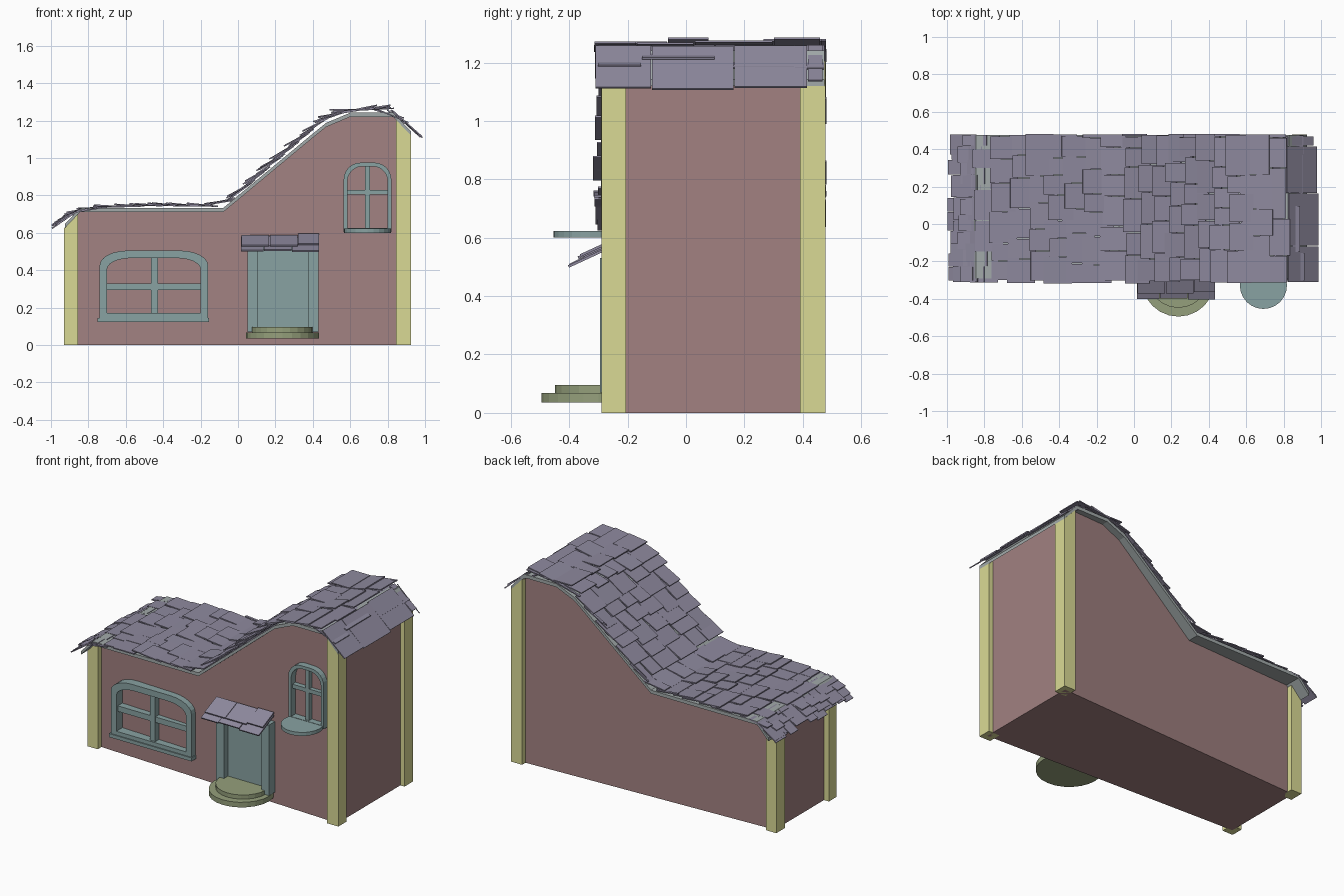
import bpy, bmesh, math, random
from mathutils import Matrix, Vector

if "Cube" in bpy.data.objects:
    bpy.data.objects.remove(bpy.data.objects["Cube"])
random.seed(4)


def material(name, rgb):
    m = bpy.data.materials.new(name)
    m.diffuse_color = (*rgb, 1)
    m.use_nodes = True
    m.node_tree.nodes["Principled BSDF"].inputs["Base Color"].default_value = m.diffuse_color
    return m


WALL = material("wall_pink", (0.36, 0.22, 0.22))
POST = material("post_yellow", (0.70, 0.70, 0.30))
TRIM = material("trim_teal", (0.25, 0.36, 0.36))
SLATE = material("slate_purple", (0.27, 0.25, 0.34))
STONE = material("step_green", (0.30, 0.35, 0.20))
SHEET = material("roof_grey", (0.36, 0.40, 0.40))


def finish(name, bm, mat):
    bmesh.ops.recalc_face_normals(bm, faces=bm.faces)
    me = bpy.data.meshes.new(name)
    bm.to_mesh(me)
    bm.free()
    ob = bpy.data.objects.new(name, me)
    bpy.context.collection.objects.link(ob)
    me.materials.append(mat)
    return ob


def add_prism(bm, pts, y0, y1):
    a = [bm.verts.new((x, y0, z)) for x, z in pts]
    b = [bm.verts.new((x, y1, z)) for x, z in pts]
    bm.faces.new(a)
    bm.faces.new(b[::-1])
    for i in range(len(a)):
        j = (i + 1) % len(a)
        bm.faces.new((a[i], b[i], b[j], a[j]))


def prism(name, pts, y0, y1, mat):
    bm = bmesh.new()
    add_prism(bm, pts, y0, y1)
    return finish(name, bm, mat)


def rect(x0, x1, z0, z1):
    return [(x0, z0), (x1, z0), (x1, z1), (x0, z1)]


def arch(x0, x1, z0, z1, rx, rz, n=6):
    pts = [(x0, z0), (x1, z0)]
    for cx, start in ((x1 - rx, 0), (x0 + rx, 90)):
        for i in range(n + 1):
            t = math.radians(start + 90 * i / n)
            pts.append((cx + rx * math.cos(t), z1 - rz + rz * math.sin(t)))
    return pts


def add_ring(bm, outer, inner, y0, y1):
    loops = [[bm.verts.new((x, y, z)) for x, z in p]
             for p, y in ((outer, y0), (inner, y0), (inner, y1), (outer, y1))]
    for k in range(4):
        a, b = loops[k], loops[(k + 1) % 4]
        for i in range(len(a)):
            j = (i + 1) % len(a)
            bm.faces.new((a[i], a[j], b[j], b[i]))


def disc(name, x, y, r, z0, z1, mat, n=24):
    bm = bmesh.new()
    bmesh.ops.create_cone(bm, cap_ends=True, segments=n, radius1=r, radius2=r, depth=z1 - z0,
                          matrix=Matrix.Translation((x, y, (z0 + z1) / 2)))
    return finish(name, bm, mat)


# House body: swooping roofline, narrower in depth toward the left end
top = [(-0.925, 0.625), (-0.845, 0.71), (-0.08, 0.71), (0.39, 1.10), (0.47, 1.165),
       (0.60, 1.22), (0.83, 1.22), (0.925, 1.12)]
body = prism("house_walls", [(-0.895, 0.0), (-0.895, 0.66)] + top[1:-1] + [(0.895, 1.155), (0.895, 0.0)],
             -1, 1, WALL)
for v in body.data.vertices:
    k = (0.895 - v.co.x) / 1.79
    v.co.y = -0.255 + 0.075 * k if v.co.y < 0 else 0.445 - 0.08 * k

# Corner posts stand proud of the walls
for tag, y0, y1 in (("front", -0.22, -0.14), ("back", 0.31, 0.40)):
    prism("post_left_" + tag, [(-0.93, 0), (-0.855, 0), (-0.855, 0.71), (-0.93, 0.625)], y0, y1, POST)
for tag, y0, y1 in (("front", -0.29, -0.206), ("back", 0.39, 0.478)):
    prism("post_right_" + tag, [(0.845, 0), (0.925, 0), (0.925, 1.12), (0.845, 1.205)], y0, y1, POST)


# Arched windows: frame and cross bars standing off the wall
def window(name, x0, x1, z0, z1, rx, rz, t, bx, bz, bw, y):
    bm = bmesh.new()
    add_ring(bm, arch(x0, x1, z0, z1, rx, rz),
             arch(x0 + t, x1 - t, z0 + t, z1 - t, rx - t / 2, rz - t / 2), y, y + 0.075)
    add_prism(bm, rect(bx - bw, bx + bw, z0 + t / 2, z1 - t / 2), y + 0.012, y + 0.07)
    add_prism(bm, rect(x0 + t / 2, x1 - t / 2, bz - bw, bz + bw), y + 0.014, y + 0.07)
    finish(name, bm, TRIM)


window("left_window", -0.74, -0.16, 0.13, 0.505, 0.15, 0.08, 0.04, -0.447, 0.312, 0.018, -0.25)
window("right_window", 0.565, 0.82, 0.605, 0.975, 0.09, 0.09, 0.02, 0.692, 0.817, 0.013, -0.29)
prism("left_window_sill", rect(-0.75, -0.155, 0.122, 0.145), -0.257, -0.18, TRIM)
disc("right_window_sill", 0.692, -0.328, 0.126, 0.60, 0.623, TRIM)

# Doorway
bm = bmesh.new()
add_ring(bm, rect(0.05, 0.43, 0.07, 0.53), rect(0.105, 0.375, 0.075, 0.51), -0.295, -0.21)
add_prism(bm, rect(0.10, 0.38, 0.07, 0.515), -0.253, -0.21)
finish("door_and_frame", bm, TRIM)

# Round steps
disc("lower_step", 0.237, -0.30, 0.195, 0.035, 0.068, STONE)
disc("upper_step", 0.237, -0.285, 0.163, 0.068, 0.095, STONE)

# Roof sheet under the shingles
ribbon = top + [(x, z + 0.022) for x, z in top[::-1]]
prism("roof_sheet", ribbon, -0.292, 0.475, SHEET)

# Shingles follow a slightly raised roof curve
curve = [(-1.0, 0.595), (-0.92, 0.665), (-0.84, 0.722), (-0.45, 0.738), (-0.07, 0.734), (0.39, 1.135),
         (0.47, 1.20), (0.60, 1.25), (0.82, 1.25), (0.98, 1.085)]


def height(x):
    for (x0, z0), (x1, z1) in zip(curve, curve[1:]):
        if x <= x1:
            break
    return z0 + (z1 - z0) * (x - x0) / (x1 - x0)


def add_tile(bm, corners, up, thick=0.007):
    a = [bm.verts.new(c) for c in corners]
    b = [bm.verts.new(c + up * thick) for c in corners]
    bm.faces.new(a)
    bm.faces.new(b)
    for i in range(4):
        j = (i + 1) % 4
        bm.faces.new((a[i], a[j], b[j], b[i]))


def roof_tile(bm, xl, xh, y0, y1, lift):
    low, high = (xl, height(xl) + lift), (xh, height(xh) + 0.004)
    up = Vector((low[1] - high[1], 0, high[0] - low[0])).normalized()
    up = up if up.z > 0 else -up
    add_tile(bm, [Vector((p[0], y, p[1])) for p, y in ((low, y0), (low, y1), (high, y1), (high, y0))], up)


def tile_row(bm, xlow, xhigh, wmin, wmax, lmin, lmax):
    y = -0.30 - random.random() * 0.02
    while y < 0.47:
        y1 = y + random.uniform(wmin, wmax)
        if y1 > 0.42:
            y1 = random.uniform(0.46, 0.485)
        j = random.uniform(-0.017, 0.017)
        xl = max(-1.0, min(0.985, xlow + j))
        roof_tile(bm, xl, xhigh + j, y + 0.002, y1 - 0.002, random.uniform(lmin, lmax))
        y = y1


bm = bmesh.new()
for x in (-0.985, -0.965, -0.93):
    tile_row(bm, x, x + 0.13, 0.07, 0.13, 0.015, 0.04)
for i in range(8):
    x = -0.86 + 0.098 * i
    tile_row(bm, x, x + 0.15, 0.09, 0.17, 0.006, 0.02)
for i in range(8):
    x = -0.05 + 0.078 * i
    tile_row(bm, x, x + 0.13, 0.09, 0.19, 0.022, 0.05)
for xl, xh in ((0.97, 0.81), (0.90, 0.74), (0.82, 0.66), (0.73, 0.56)):
    tile_row(bm, xl, xh, 0.14, 0.30, 0.012, 0.03)
finish("roof_shingles", bm, SLATE)

# Small shingled canopy over the door
bm = bmesh.new()
for yl, zl, yh, zh, edges in ((-0.395, 0.503, -0.245, 0.575, (0.015, 0.14, 0.29, 0.435)),
                              (-0.365, 0.53, -0.245, 0.583, (0.02, 0.17, 0.32, 0.435))):
    for x0, x1 in zip(edges, edges[1:]):
        j = random.uniform(-0.006, 0.006)
        low, high = (yl + j, zl + j), (yh, zh + j)
        up = Vector((0, low[1] - high[1], high[0] - low[0])).normalized()
        add_tile(bm, [Vector((x, *p)) for p, x in
                      ((low, x0), (low, x1 - 0.003), (high, x1 - 0.003), (high, x0))], up, 0.009)
finish("door_canopy", bm, SLATE)
